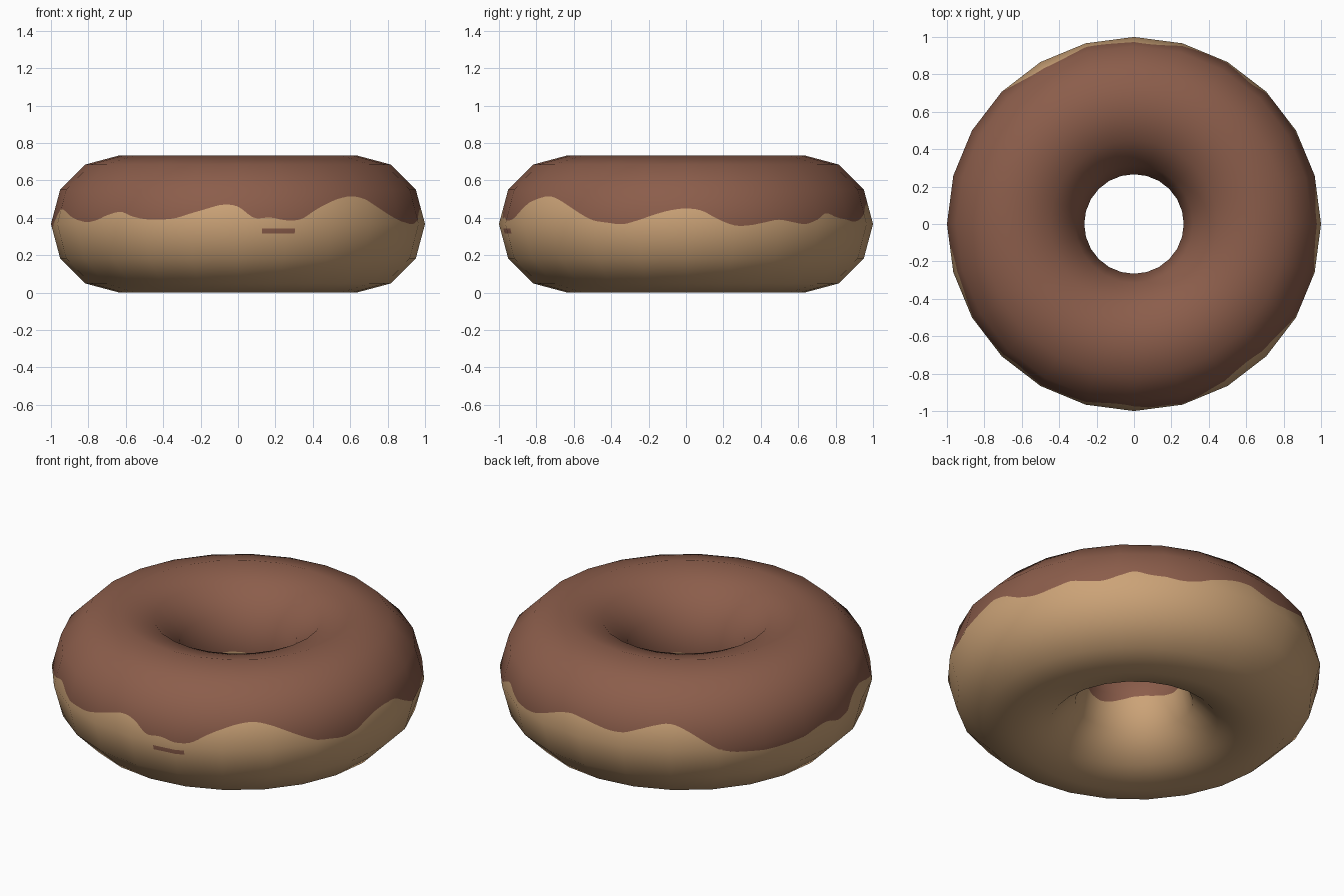
import bpy, bmesh, math
from mathutils import Vector

if "Cube" in bpy.data.objects:
    bpy.data.objects.remove(bpy.data.objects["Cube"])

R, r = 0.633, 0.367          # ring radius and tube radius
SIDES, TUBE, SUB = 24, 12, 10  # low-poly ring, columns per ring side

# Height of the icing's wavy edge (thousandths), evenly spaced around the ring from +x
OUTER = [450, 438, 393, 360, 360, 375, 390, 378, 367, 390, 425, 403,
         390, 380, 390, 420, 450, 470, 468, 450, 436, 440, 465, 492,
         507, 472, 420, 370, 340, 330, 325, 323, 330, 345, 368, 374,
         352, 360, 415, 446, 430, 405, 390, 377, 388, 415, 432, 407,
         393, 391, 398, 423, 448, 470, 460, 400, 402, 387, 393, 440,
         480, 505, 515, 498, 460, 420, 387, 374, 366, 387, 417, 440]
INNER = [350, 340, 340, 365, 340, 370, 315, 360]


def wave(table, deg):
    """Smooth closed curve through the table values."""
    n = len(table)
    x = (deg % 360) / 360 * n
    i, t = int(x), x - int(x)
    a, b, c, d = (table[(i + k) % n] / 1000 for k in (-1, 0, 1, 2))
    return b + 0.5 * t * (c - a + t * (2*a - 5*b + 4*c - d + t * (3*(b - c) + d - a)))


def tube(t):
    """Point on the 12-sided tube section; t counts sides from the outer equator."""
    k = math.floor(t)
    p, q = (Vector((R + r * math.cos(a), r + r * math.sin(a)))
            for a in (2 * math.pi * k / TUBE, 2 * math.pi * (k + 1) / TUBE))
    return p.lerp(q, t - k)


def side_at(z):
    """Tube parameter on the outer wall at height z."""
    for k in range(-3, 3):
        lo, hi = tube(k).y, tube(k + 1).y
        if z <= hi:
            return k + (z - lo) / (hi - lo)
    return 3.0


def ring(u):
    """Direction on the 24-sided ring; u counts sides."""
    k = math.floor(u)
    p, q = (Vector((math.cos(a), math.sin(a)))
            for a in (2 * math.pi * k / SIDES, 2 * math.pi * (k + 1) / SIDES))
    return p.lerp(q, u - k)


def material(name, rgb):
    m = bpy.data.materials.new(name)
    m.diffuse_color = (*rgb, 1)
    m.use_nodes = True
    m.node_tree.nodes["Principled BSDF"].inputs["Base Color"].default_value = m.diffuse_color
    return m


# Each tube side is split where the icing edge crosses it; two extra rows hold the icing dash
dash_lo, dash_hi = side_at(0.316), side_at(0.343)
edges = sorted([float(t) for t in range(-3, 10)] + [dash_lo, dash_hi])
bm = bmesh.new()
columns = []
for c in range(SIDES * SUB):
    u = c / SUB
    d = ring(u)
    deg = math.degrees(math.atan2(d.y, d.x))
    b_out, b_in = side_at(wave(OUTER, deg)), 6 - side_at(wave(INNER, deg))
    ts = []
    for lo, hi in zip(edges, edges[1:]):
        ts += [lo, min(max(b_out if lo < 3 else b_in, lo), hi)]
    col = []
    for t in ts:
        p = tube(t)
        col.append(bm.verts.new((d.x * p.x, d.y * p.x, p.y)))
    columns.append(col)

rows = len(columns[0])
for c, col in enumerate(columns):
    nxt = columns[(c + 1) % len(columns)]
    deg = (c + 0.5) * 360 / len(columns)
    for j in range(rows):
        k = (j + 1) % rows
        f = bm.faces.new((col[j], nxt[j], nxt[k], col[k]))
        f.smooth = True
        lo = edges[j // 2]
        upper = j % 2 == 1                      # part of this side past the icing edge
        dash = lo == dash_lo and 277 < deg < 288.5
        f.material_index = int(upper == (lo < 3) or dash)
bmesh.ops.remove_doubles(bm, verts=bm.verts, dist=1e-5)

mesh = bpy.data.meshes.new("doughnut")
bm.to_mesh(mesh)
bm.free()
mesh.materials.append(material("baked dough", (0.60, 0.365, 0.185)))
mesh.materials.append(material("chocolate icing", (0.26, 0.11, 0.07)))

# Round shading over the low-poly shape
normals = []
for v in mesh.vertices:
    a = math.atan2(v.co.y, v.co.x)
    b = math.atan2(v.co.z - r, math.hypot(v.co.x, v.co.y) - R)
    normals.append((math.cos(a) * math.cos(b), math.sin(a) * math.cos(b), math.sin(b)))
mesh.normals_split_custom_set_from_vertices(normals)
bpy.context.collection.objects.link(bpy.data.objects.new("doughnut", mesh))
